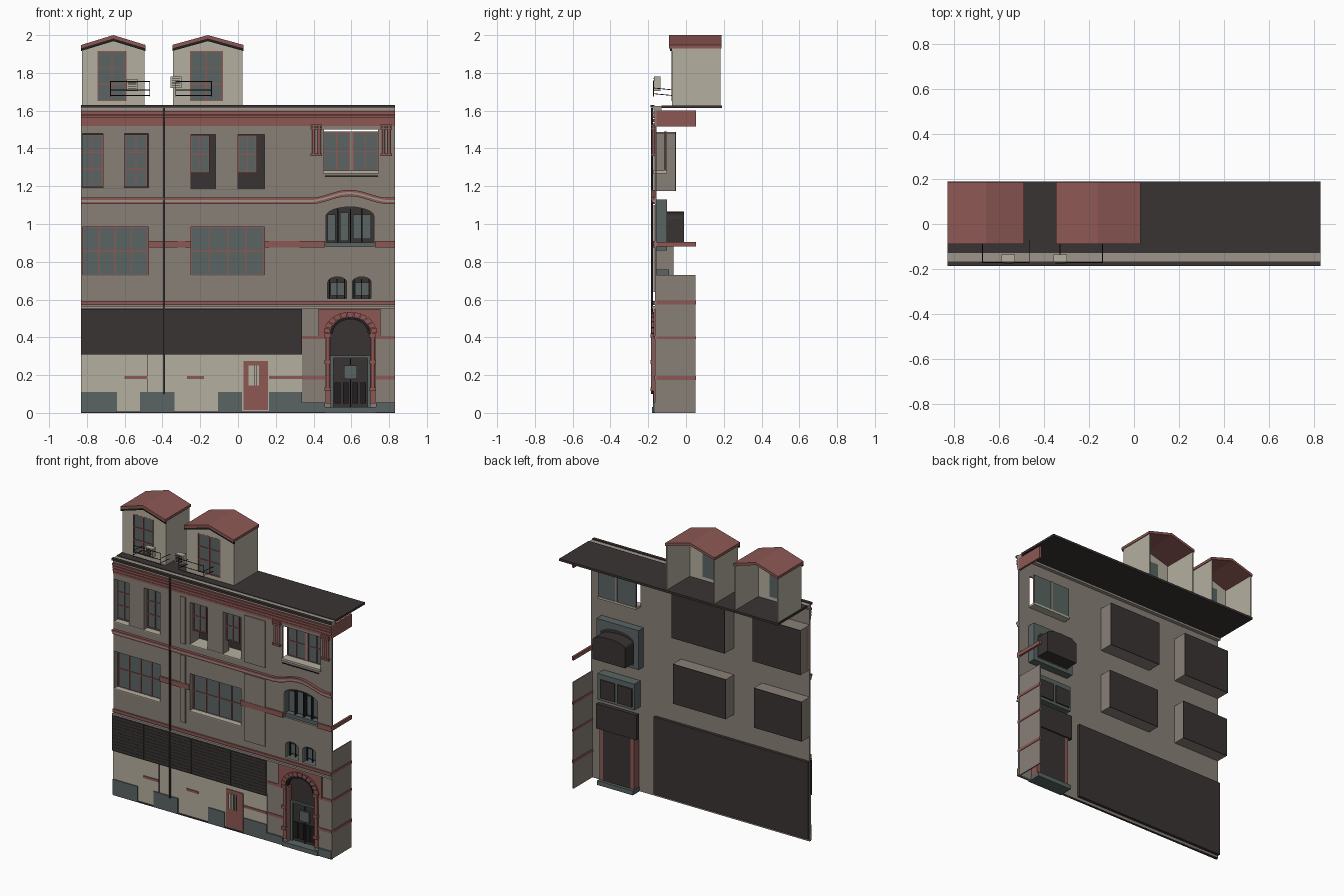
import bpy, bmesh, math
from mathutils import Vector

if "Cube" in bpy.data.objects:
    bpy.data.objects.remove(bpy.data.objects["Cube"])


def material(name, red, green, blue):
    mat = bpy.data.materials.new(name)
    mat.use_nodes = True
    colour = (red, green, blue, 1)
    mat.diffuse_color = colour
    mat.node_tree.nodes["Principled BSDF"].inputs["Base Color"].default_value = colour
    return mat


stone = material("grey_brown_stone", .25, .217, .187)
brick = material("brick_red", .265, .097, .088)
teal = material("grey_teal", .1, .13, .125)
dark = material("dark_brown", .042, .034, .034)
cream = material("cream_plaster", .46, .43, .35)
iron = material("black_iron", .015, .013, .013)
trim = material("pale_trim", .34, .3, .26)

LEFT, RIGHT, SHOP = -.83, .83, .34      # facade ends and shopfront end
FACE, REAR = -.165, -.155               # front and rear of the thin facade


def finish(name, mat, bm):
    bmesh.ops.recalc_face_normals(bm, faces=bm.faces)
    mesh = bpy.data.meshes.new(name)
    bm.to_mesh(mesh)
    bm.free()
    mesh.materials.append(mat)
    obj = bpy.data.objects.new(name, mesh)
    bpy.context.collection.objects.link(obj)
    return obj


def prisms(name, mat, outlines, front, back):
    """Extrude x-z outlines along y into one object."""
    bm = bmesh.new()
    for outline in outlines:
        near = [bm.verts.new((x, front, z)) for x, z in outline]
        far = [bm.verts.new((x, back, z)) for x, z in outline]
        bm.faces.new(near)
        bm.faces.new(far[::-1])
        for i in range(len(near)):
            j = (i + 1) % len(near)
            bm.faces.new((near[i], far[i], far[j], near[j]))
    return finish(name, mat, bm)


def rect(x0, x1, z0, z1):
    return [(x0, z0), (x1, z0), (x1, z1), (x0, z1)]


def slabs(name, mat, spans, front, back):
    return prisms(name, mat, [rect(*s) for s in spans], front, back)


def rods(name, mat, lines, radius):
    bm = bmesh.new()
    for start, end in lines:
        a, b = Vector(start), Vector(end)
        made = bmesh.ops.create_cone(bm, cap_ends=True, segments=10, radius1=radius,
                                     radius2=radius, depth=(b - a).length)
        turn = (b - a).to_track_quat("Z", "Y").to_matrix().to_4x4()
        turn.translation = (a + b) / 2
        bmesh.ops.transform(bm, matrix=turn, verts=made["verts"])
    obj = finish(name, mat, bm)
    for face in obj.data.polygons:
        face.use_smooth = len(face.vertices) == 4
    return obj


def arch(x0, x1, z0, spring, rise, steps=14):
    mid, half = (x0 + x1) / 2, (x1 - x0) / 2
    curve = [(mid + half * math.cos(math.pi * i / steps),
              spring + rise * math.sin(math.pi * i / steps)) for i in range(steps + 1)]
    return [(x0, z0), (x1, z0)] + curve


def panes(name, spans, y, cols, rows, bar=.007):
    """Glass sheets with a red frame and glazing bars on the street side."""
    slabs(name + "_glass", teal, spans, y, y + .005)
    bars = []
    for x0, x1, z0, z1 in spans:
        for i in range(cols + 1):
            x = x0 + (x1 - x0 - bar) * i / cols
            bars.append((x, x + bar, z0, z1))
        for i in range(rows + 1):
            z = z0 + (z1 - z0 - bar) * i / rows
            bars.append((x0, x1, z, z + bar))
    slabs(name + "_bars", brick, bars, y - .006, y + .003)


def recess(name, span, depth):
    """Closed box behind an opening, with a pale sill."""
    x0, x1, z0, z1 = span
    t = .006
    slabs(name + "_reveal", stone, [(x0 - t, x0, z0 - t, z1 + t), (x1, x1 + t, z0 - t, z1 + t),
                                    (x0, x1, z0 - t, z0), (x0, x1, z1, z1 + t)], REAR, depth)
    slabs(name + "_backing", dark, [(x0 - t, x1 + t, z0 - t, z1 + t)], depth, depth + .005)
    slabs(name + "_sill", cream, [(x0, x1, z0, z0 + t)], FACE - .004, depth)


# Openings
low_left, low_mid = (LEFT + .006, -.475, .725, .985), (-.25, .14, .725, .985)
high_left, high_mid = (LEFT + .006, -.475, 1.185, 1.48), (-.25, .14, 1.18, 1.475)
loggia = (.455, .74, 1.28, 1.5)
bay = arch(.465, .72, .88, 1.04, .05)
twins = [arch(x, x + .1, .605, .69, .03) for x in (.475, .605)]
doorway = arch(.49, .7, -.02, .42, .085)
cutter = prisms("opening_cutter", dark, [rect(*s) for s in (low_left, low_mid, high_left,
                high_mid, loggia)] + [bay, doorway] + twins, -.4, .15)
cutter.hide_render = True


def cut(obj):
    mod = obj.modifiers.new("openings", "BOOLEAN")
    mod.operation, mod.solver, mod.object = "DIFFERENCE", "EXACT", cutter
    solid = obj.evaluated_get(bpy.context.evaluated_depsgraph_get())
    mesh = bpy.data.meshes.new_from_object(solid)
    obj.modifiers.clear()
    obj.data = mesh


# Facade and the short return wall
cut(slabs("facade", stone, [(LEFT, RIGHT, 0, 1.61)], FACE, REAR))
slabs("return_wall", stone, [(RIGHT - .012, RIGHT - .004, 0, .73)], REAR, .05)
slabs("return_bands", brick, [(RIGHT - .014, RIGHT, z, z + h) for z, h in
      ((.175, .02), (.39, .015), (.575, .02), (.88, .025), (1.515, .085))], FACE, .052)

# Large windows
for name, span in (("lower_left", low_left), ("lower_middle", low_mid)):
    recess(name, span, -.07)
    panes(name, [span], -.125, 4, 2)
for name, span in (("upper_left", high_left), ("upper_middle", high_mid)):
    recess(name, span, -.058)
panes("upper_left", [(LEFT, -.715, 1.195, 1.475), (-.6, -.48, 1.195, 1.475)], -.125, 2, 3)
panes("upper_middle", [(-.25, -.15, 1.27, 1.47), (0, .1, 1.27, 1.47)], -.125, 2, 2)
slabs("upper_piers", stone, [(-.715, -.6, 1.185, 1.48), (-.12, 0, 1.18, 1.475)], FACE + .004, -.1)

# Open top window with paired red colonnettes
panes("loggia", [(.452, .593, 1.278, 1.49), (.607, .743, 1.278, 1.49)], -.11, 2, 2)
slabs("loggia_post", stone, [(.593, .607, 1.28, 1.49)], -.115, -.1)
slabs("loggia_sill", cream, [(.45, .745, 1.268, 1.282)], -.175, -.1)
rods("loggia_rail", iron, [((.46, -.18, 1.255), (.74, -.18, 1.255))], .003)
shafts = (.4, .43, .77, .8)
rods("colonnettes", brick, [((x, -.172, 1.36), (x, -.172, 1.52)) for x in shafts], .009)
slabs("colonnette_ends", brick, [(x - .015, x + .015, z, z + .012) for x in shafts
      for z in (1.36, 1.5, 1.515)], -.184, FACE)

# Arched window with its teal rear casing and dark box
cut(slabs("bay_casing", teal, [(.43, .75, .86, 1.13)], REAR, -.1))
prisms("bay_box", dark, [arch(.47, .715, .895, 1.03, .035)], -.105, -.01)
prisms("bay_backing", dark, [bay], -.11, -.102)
slabs("bay_panes", teal, [(.475, .515, .91, 1.05), (.54, .585, .91, 1.06),
      (.61, .65, .92, 1.05), (.66, .705, .92, 1.05)], -.125, -.12)
slabs("bay_mullions", iron, [(x, x + .007, .9, 1.08) for x in (.525, .592, .652)], -.14, -.11)
slabs("bay_sill", teal, [(.465, .72, .88, .902)], -.15, -.11)

# Twin small windows
cut(slabs("twin_casing", teal, [(.455, .735, .58, .76)], REAR, -.09))
slabs("twin_backing", dark, [(x, x + .11, .6, .725) for x in (.47, .6)], -.1, -.082)
slabs("twin_panes", teal, [(x, x + .07, .622, .69) for x in (.49, .62)], -.125, -.12)
slabs("twin_frames", iron, [(x + i, x + i + .005, .605, .71) for x in (.482, .612)
      for i in (0, .04, .08)], -.13, -.12)

# Entrance surround, arch blocks and colonnettes
cut(prisms("entrance_surround", brick, [[(.462, .05), (.728, .05), (.728, .4), (.755, .4),
           (.755, .55), (.425, .55), (.425, .4), (.462, .4)]], -.173, FACE))
blocks, edge = [], []
for i in range(11):
    a, b = (math.pi * (i + k) / 11 for k in (.06, .94))
    for store, r0, r1 in ((blocks, 1.05, 1.35), (edge, .88, 1.04)):
        store.append([(.595 + .105 * r * math.cos(t), .42 + .085 * r * math.sin(t))
                      for r, t in ((r0, a), (r1, a), (r1, b), (r0, b))])
prisms("arch_blocks", brick, blocks, -.182, FACE)
prisms("arch_dark_edge", iron, edge, -.178, REAR)
rods("entrance_columns", brick, [((x, -.175, .13), (x, -.175, .41)) for x in (.476, .714)], .011)
slabs("column_ends", brick, [(x - .017, x + .017, z, z + .02) for x in (.476, .714)
      for z in (.115, .26, .4)], -.187, FACE)
slabs("entrance_jambs", brick, [(.465, .49, .03, .4), (.7, .725, .03, .4)], REAR, -.1)

# Door, transom and steps
slabs("transom_box", dark, [(.44, .745, .38, .55)], -.12, -.09)
slabs("door_leaf", dark, [(.49, .7, .03, .38)], -.12, -.1)
slabs("door_frame", teal, [(.49, .505, .03, .3), (.685, .7, .03, .3), (.49, .7, .29, .303),
      (.56, .63, .18, .25)], -.132, -.12)
slabs("door_panels", iron, [(x, x + .03, .05, .16) for x in (.512, .555, .605, .648)]
      + [(.593, .597, .03, .29)], -.128, -.12)
slabs("entrance_step", teal, [(.46, .73, 0, .03)], -.18, -.08)

# Shopfront
slabs("shop_wall", cream, [(LEFT, SHOP, .01, .32)], -.169, FACE)
slabs("shop_backing", dark, [(LEFT, SHOP, .02, .55)], REAR, -.135)
slabs("shop_plinths", teal, [(x, x + w, .005, h) for x, w, h in
      ((LEFT, .19, .11), (-.52, .185, .11), (-.105, .125, .11), (.165, .175, .11),
       (SHOP, .12, .055), (.73, .1, .055))], -.175, FACE)
slabs("shop_plaques", brick, [(-.6, -.48, .18, .196), (-.27, -.18, .18, .196),
      (.165, SHOP, .18, .196)], -.174, FACE)
slabs("shop_seam", iron, [(-.482, -.478, .11, .31)], -.171, FACE)
slabs("side_door", brick, [(.03, .16, .015, .275)], -.174, FACE)
slabs("side_door_grille", cream, [(.055, .11, .145, .25)], -.177, -.17)
slabs("side_door_grid", iron, [(.055 + i * .011, .056 + i * .011, .145, .25) for i in range(6)],
      -.179, -.17)
slabs("base_strip", dark, [(LEFT, RIGHT, 0, .008)], -.172, REAR)

# Slatted awning
slabs("awning", dark, [(LEFT, SHOP, .31, .55)], -.181, -.176)
slabs("awning_slats", dark, [(LEFT, SHOP, .31 + .0215 * i, .3125 + .0215 * i)
      for i in range(12)], -.183, -.176)
slabs("awning_ribs", dark, [(LEFT + .06 * i, LEFT + .002 + .06 * i, .31, .55)
      for i in range(20)], -.182, -.176)

# Bands, wall panels and cornice
slabs("entrance_bands", brick, [(a, b, z, z + .018) for a, b in ((SHOP, .462), (.728, RIGHT))
      for z in (.177, .39)], -.17, FACE)
slabs("first_band", brick, [(LEFT, RIGHT, .572, .592)], -.175, FACE)
slabs("first_band_lip", trim, [(LEFT, RIGHT, .553, .565)], -.18, FACE)
slabs("window_band", brick, [(-.475, -.25, .875, .91), (.14, .46, .875, .91),
      (.725, RIGHT, .875, .91)], -.174, FACE)
slabs("wall_panels", stone, [(a, b, z0, z1) for a, b in ((-.32, -.28), (.165, .325))
      for z0, z1 in ((.64, 1.1), (1.18, 1.5))], -.172, FACE)
for name, mat, low, tall, out in (("hump_lower", brick, 1.105, .012, -.174),
                                  ("hump_middle", trim, 1.117, .01, -.179),
                                  ("hump_upper", brick, 1.127, .012, -.184)):
    xs = [LEFT] + [.38 + .42 * i / 24 for i in range(25)] + [RIGHT]
    lift = [.021 * (1 + math.cos(math.pi * min(1, abs(x - .59) / .21))) for x in xs]
    prisms(name, mat, [[(xs[i], low + lift[i]), (xs[i + 1], low + lift[i + 1]),
           (xs[i + 1], low + tall + lift[i + 1]), (xs[i], low + tall + lift[i])]
           for i in range(len(xs) - 1)], out, FACE)
slabs("cornice_base", brick, [(LEFT, RIGHT, 1.52, 1.6)], -.168, FACE)
for i in range(4):
    slabs(f"cornice_step_{i + 1}", brick, [(LEFT, RIGHT, 1.52 + .02 * i, 1.535 + .02 * i)],
          -.171 - .003 * i, FACE)
slabs("cornice_ledge", trim, [(LEFT, RIGHT, 1.6, 1.624)], -.172, -.13)
slabs("gutter", dark, [(LEFT, RIGHT, 1.616, 1.63)], -.188, -.166)
slabs("flat_roof", dark, [(LEFT, RIGHT, 1.613, 1.628)], -.13, .19)
rods("drainpipe", dark, [((-.39, -.18, .1), (-.39, -.18, 1.615))], .005)


# Roof dormers, open at the rear
def dormer(name, x0, x1, w0, w1):
    mid, eave, head, ridge = (x0 + x1) / 2, 1.93, 1.915, 1.985
    prisms(name + "_front", cream, [rect(x0, w0, 1.625, head), rect(w1, x1, 1.625, head),
           rect(w0, w1, 1.625, 1.65),
           [(x0, head), (x1, head), (x1, eave), (mid, ridge), (x0, eave)]], -.075, -.065)
    slabs(name + "_sides", cream, [(x0, x0 + .008, 1.625, eave), (x1 - .008, x1, 1.625, eave)],
          -.07, .183)
    panes(name, [(w0, w1, 1.65, head)], -.07, 2, 3)
    for part, mat, drop, thick, front, back in (("_roof", brick, 0, .018, -.09, .188),
                                                ("_verge", iron, .018, .014, -.086, -.074)):
        top, low = 2 - drop, 1.948 - drop
        prisms(name + part, mat, [[(mid, top), (x, low), (x, low - thick), (mid, top - thick)]
               for x in (x0 - .005, x1 + .005)], front, back)


dormer("left_dormer", LEFT + .005, -.495, -.745, -.59)
dormer("right_dormer", -.343, .024, -.255, -.08)

# Dormer rails and cooling units
for name, x0, x1, unit, z in (("left", -.675, -.467, -.59, 1.705), ("right", -.33, -.14, -.358, 1.72)):
    bars = [((x0, -.172, h), (x1, -.172, h)) for h in (1.68, 1.71, 1.755)]
    bars += [((x, -.172, h), (x, -.07, h - .01)) for x in (x0, x1) for h in (1.69, 1.72)]
    bars += [((x, -.172, 1.675), (x, -.172, 1.757)) for x in (x0, x1)]
    rods(name + "_rail", iron, bars, .002)
    slabs(name + "_cooler", cream, [(unit, unit + .06, z, z + .06)], -.17, -.135)
    slabs(name + "_cooler_grille", iron, [(unit + .008, unit + .052, z + .01 * i, z + .003 + .01 * i)
          for i in range(1, 6)], -.175, -.168)

bpy.data.objects.remove(cutter)
